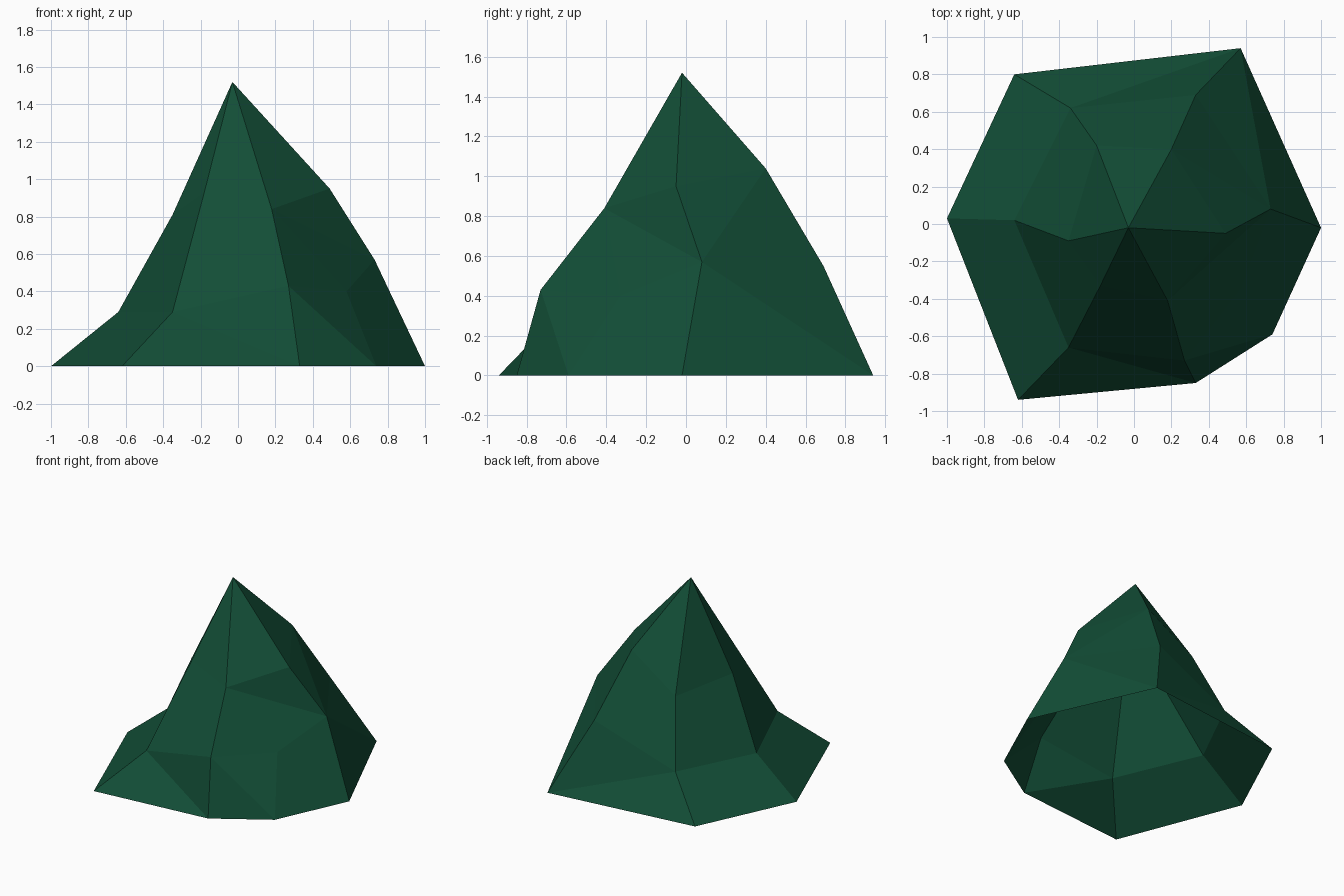
import bpy
import bmesh

# Remove the default cube only
default_cube = bpy.data.objects.get("Cube")
if default_cube:
    bpy.data.objects.remove(default_cube, do_unlink=True)

# Foliage colour
green = bpy.data.materials.new("dark_green")
green.use_nodes = True
colour = (0.006, 0.075, 0.037, 1.0)
green.diffuse_color = colour
shader = green.node_tree.nodes["Principled BSDF"]
shader.inputs["Base Color"].default_value = colour
shader.inputs["Roughness"].default_value = 0.9

# Seven drooping ribs, each listed from hem to shoulder, going round the tip
tip_position = (-0.03, -0.02, 1.52)
rib_points = [
    [(-1.0, 0.03, 0), (-0.64, 0.02, 0.29), (-0.35, -0.09, 0.81)],
    [(-0.62, -0.94, 0), (-0.35, -0.66, 0.29), (-0.18, -0.33, 0.93)],
    [(0.33, -0.85, 0), (0.27, -0.73, 0.43), (0.18, -0.41, 0.84)],
    [(0.74, -0.59, 0), (0.58, -0.33, 0.4)],
    [(1.0, -0.02, 0), (0.73, 0.08, 0.57), (0.49, -0.05, 0.95)],
    [(0.57, 0.94, 0), (0.33, 0.69, 0.55), (0.2, 0.4, 1.04)],
    [(-0.64, 0.8, 0), (-0.34, 0.62, 0.29), (-0.2, 0.42, 0.78)],
]

bm = bmesh.new()
tip = bm.verts.new(tip_position)
ribs = [[bm.verts.new(point) for point in rib] for rib in rib_points]
west, south_west, south, south_east, east, north_east, north_west = ribs


def panel(left, right, row, fold=None):
    """Fill between two ribs at one row; fold names the rib whose foot starts the crease."""
    a, b = left[row], right[row]
    c, d = right[row + 1], left[row + 1]
    if fold == "left":
        bm.faces.new((a, b, c))
        bm.faces.new((a, c, d))
    elif fold == "right":
        bm.faces.new((a, b, d))
        bm.faces.new((b, c, d))
    else:
        bm.faces.new((a, b, c, d))


# Hem row of panels
folds = [None, "right", "right", None, "right", "left", None]
for i, fold in enumerate(folds):
    panel(ribs[i], ribs[(i + 1) % len(ribs)], 0, fold)

# Middle row of panels
panel(west, south_west, 1)
panel(south_west, south, 1)
panel(east, north_east, 1, "left")
panel(north_east, north_west, 1)
panel(north_west, west, 1)

# Short rib blends into its two neighbours
bm.faces.new((south[1], south_east[1], south[2]))
bm.faces.new((south_east[1], east[1], south[2]))
bm.faces.new((east[1], east[2], south[2]))

# Top fan up to the tip
shoulders = [rib[2] for rib in ribs if len(rib) > 2]
for i, shoulder in enumerate(shoulders):
    bm.faces.new((shoulder, shoulders[(i + 1) % len(shoulders)], tip))

# Open-bottomed, flat-shaded foliage object
mesh = bpy.data.meshes.new("foliage_cone")
bm.to_mesh(mesh)
bm.free()
mesh.materials.append(green)
foliage = bpy.data.objects.new("foliage_cone", mesh)
bpy.context.collection.objects.link(foliage)
